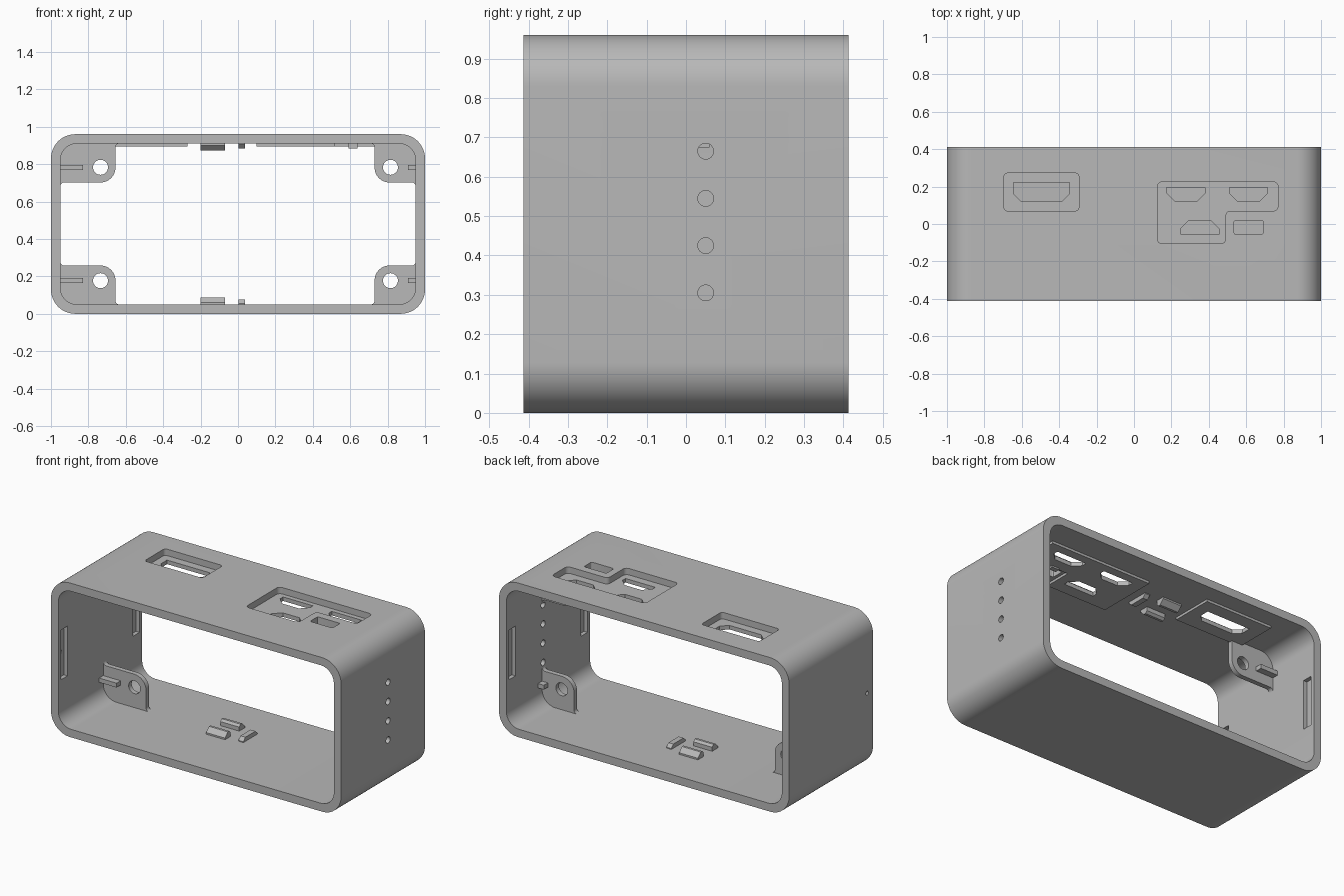
import bpy, bmesh, math
from mathutils import Vector

if "Cube" in bpy.data.objects:
    bpy.data.objects.remove(bpy.data.objects["Cube"], do_unlink=True)

grey = bpy.data.materials.new("mid_grey")
grey.use_nodes = True
grey.diffuse_color = (0.48, 0.48, 0.48, 1)
grey.node_tree.nodes["Principled BSDF"].inputs["Base Color"].default_value = grey.diffuse_color

PLACE = {"x": lambda a, b, t: (t, a, b),
         "y": lambda a, b, t: (a, t, b),
         "z": lambda a, b, t: (a, b, t)}


def rounded(corners, seg=8):
    """Outline from (a, b, radius) right-angled corners; radius 0 stays sharp."""
    out = []
    for i, (a, b, r) in enumerate(corners):
        p = Vector((a, b))
        if r == 0:
            out.append(p)
            continue
        u = (Vector(corners[i - 1][:2]) - p).normalized()
        v = (Vector(corners[(i + 1) % len(corners)][:2]) - p).normalized()
        for k in range(seg + 1):
            t = math.pi / 2 * k / seg
            out.append(p + (u + v) * r - (v * math.cos(t) + u * math.sin(t)) * r)
    return out


def rect(a0, a1, b0, b1, r=0, seg=8):
    return rounded([(a0, b0, r), (a1, b0, r), (a1, b1, r), (a0, b1, r)], seg)


def circle(a, b, r, n=32):
    return [Vector((a + r * math.cos(2 * math.pi * k / n),
                    b + r * math.sin(2 * math.pi * k / n))) for k in range(n)]


def prism(name, outline, axis, lo, hi):
    bm = bmesh.new()
    ends = [[bm.verts.new(PLACE[axis](p[0], p[1], t)) for p in outline] for t in (lo, hi)]
    n = len(outline)
    for ring in ends:
        bm.faces.new(ring)
    for i in range(n):
        j = (i + 1) % n
        bm.faces.new((ends[0][i], ends[0][j], ends[1][j], ends[1][i]))
    bmesh.ops.recalc_face_normals(bm, faces=bm.faces)
    mesh = bpy.data.meshes.new(name)
    bm.to_mesh(mesh)
    bm.free()
    mesh.materials.append(grey)
    ob = bpy.data.objects.new(name, mesh)
    bpy.context.collection.objects.link(ob)
    return ob


def combine(ob, tools, operation="DIFFERENCE"):
    """Apply booleans and remove the tools."""
    for tool in tools:
        tool.hide_render = True
        mod = ob.modifiers.new("boolean", "BOOLEAN")
        mod.operation, mod.solver, mod.object = operation, "EXACT", tool
    graph = bpy.context.evaluated_depsgraph_get()
    mesh = bpy.data.meshes.new_from_object(ob.evaluated_get(graph))
    ob.modifiers.clear()
    ob.data = mesh
    for tool in tools:
        bpy.data.objects.remove(tool, do_unlink=True)


H, D, WALL = 0.96, 0.413, 0.05

# Shell: rounded sleeve open at front and back
shell = prism("shell", rect(-1, 1, 0, H, 0.13, 16), "y", -D, D)
combine(shell, [prism("opening", rect(-1 + WALL, 1 - WALL, WALL, H - WALL, 0.09, 16), "y", -1, 1)])


def step_outline(g, r):
    """L-shaped outline around the port group, grown by g."""
    return rounded([(0.125 - g, -0.105 - g, r), (0.49 + g, -0.105 - g, r), (0.49 + g, 0.07 - g, r),
                    (0.77 + g, 0.07 - g, r), (0.77 + g, 0.225 + g, r), (0.125 - g, 0.225 + g, r)])


# Thickened pads under the connector pockets
combine(shell, [
    prism("single_pad", rect(-0.73, -0.27, 0.04, 0.305), "z", 0.895, 0.93),
    prism("group_pad", step_outline(0.025, 0), "z", 0.895, 0.93)], "UNION")


def port(x0, x1, y0, y1, c, flip=False):
    """Connector hole with two cut corners on one long side."""
    pts = [(x0, y1), (x0, y0 + c), (x0 + c, y0), (x1 - c, y0), (x1, y0 + c), (x1, y1)]
    if flip:
        pts = [(x, y0 + y1 - y) for x, y in pts]
    return prism("port", pts, "z", 0.8, 1.1)


# Pockets, ports, side holes and wall slots
cuts = [prism("pocket", rect(-0.695, -0.295, 0.07, 0.272, 0.02), "z", 0.92, 1.1),
        prism("pocket", step_outline(0, 0.025), "z", 0.92, 1.1),
        port(-0.645, -0.345, 0.122, 0.222, 0.04),
        port(0.175, 0.38, 0.12, 0.195, 0.045),
        port(0.51, 0.715, 0.12, 0.195, 0.045),
        port(0.25, 0.455, -0.055, 0.02, 0.045, True),
        prism("small_port", rect(0.535, 0.69, -0.055, 0.02, 0.01, 3), "z", 0.8, 1.1),
        prism("pin_hole", circle(-0.355, 0.48, 0.012, 16), "x", -1.1, -0.9)]
for k in range(4):
    cuts.append(prism("light_hole", circle(0.05, 0.305 + 0.12 * k, 0.02), "x", 0.9, 1.1))
for side in (-1, 1):
    for y in (-0.355, 0.355):
        lo, hi = sorted((side * 0.9, side * 0.975))
        cuts.append(prism("slot", rect(y - 0.033, y + 0.033, 0.325, 0.635), "x", lo, hi))
combine(shell, cuts)


# Corner brackets with screw holes and locating pegs
def bracket(name, side, reach, hole_x, peg_x, top):
    tip, f = reach - 0.025, 0.02
    pts = rounded([(0.97, 0.03, 0.1), (tip, 0.03, 0), (tip, 0.05, 0), (reach, 0.05, f),
                   (reach, 0.258, 0.08), (0.95, 0.258, f), (0.95, 0.285, 0), (0.97, 0.285, 0)])

    def place(x, z):
        return side * x, H - z if top else z

    plate = prism(name, [place(*p) for p in pts], "y", 0.03, 0.06)
    hx, hz = place(hole_x, 0.177)
    combine(plate, [prism("screw_hole", circle(hx, hz, 0.04), "y", -0.1, 0.2)])
    peg = [place(*p) for p in rect(peg_x, 0.97, 0.165, 0.192)]
    prism(name + "_peg", peg, "y", -0.01, 0.1)


for top in (False, True):
    level = "upper" if top else "lower"
    bracket(level + "_right_bracket", -1, 0.655, 0.735, 0.83, top)
    bracket(level + "_left_bracket", 1, 0.73, 0.815, 0.91, top)

# Holding ribs on floor and ceiling
for top in (False, True):
    level = "ceiling" if top else "floor"

    def up(pts):
        return [(a, H - z if top else z) for a, z in pts]

    for label, y, d in (("front", 0.0, 1), ("back", 0.14, -1)):
        profile = [(y - 0.028 * d, 0.04), (y + 0.028 * d, 0.04), (y + 0.028 * d, 0.075),
                   (y + 0.015 * d, 0.088), (y, 0.088), (y - 0.028 * d, 0.06)]
        prism(level + "_" + label + "_rib", up(profile), "x", -0.2, -0.07)
    profile = [(0, 0.04), (0.14, 0.04), (0.14, 0.055), (0.12, 0.076), (0.02, 0.076), (0, 0.055)]
    prism(level + "_cross_rib", up(profile), "x", 0.003, 0.037)

# Small stop under the ceiling behind the small port
prism("port_stop", rect(0.59, 0.64, 0.03, 0.06), "z", 0.885, 0.92)

# Smooth curved surfaces, keep edges sharp
for ob in bpy.context.scene.objects:
    if ob.type == "MESH":
        bpy.ops.object.select_all(action="DESELECT")
        ob.select_set(True)
        bpy.context.view_layer.objects.active = ob
        bpy.ops.object.shade_smooth_by_angle(angle=math.radians(30))
